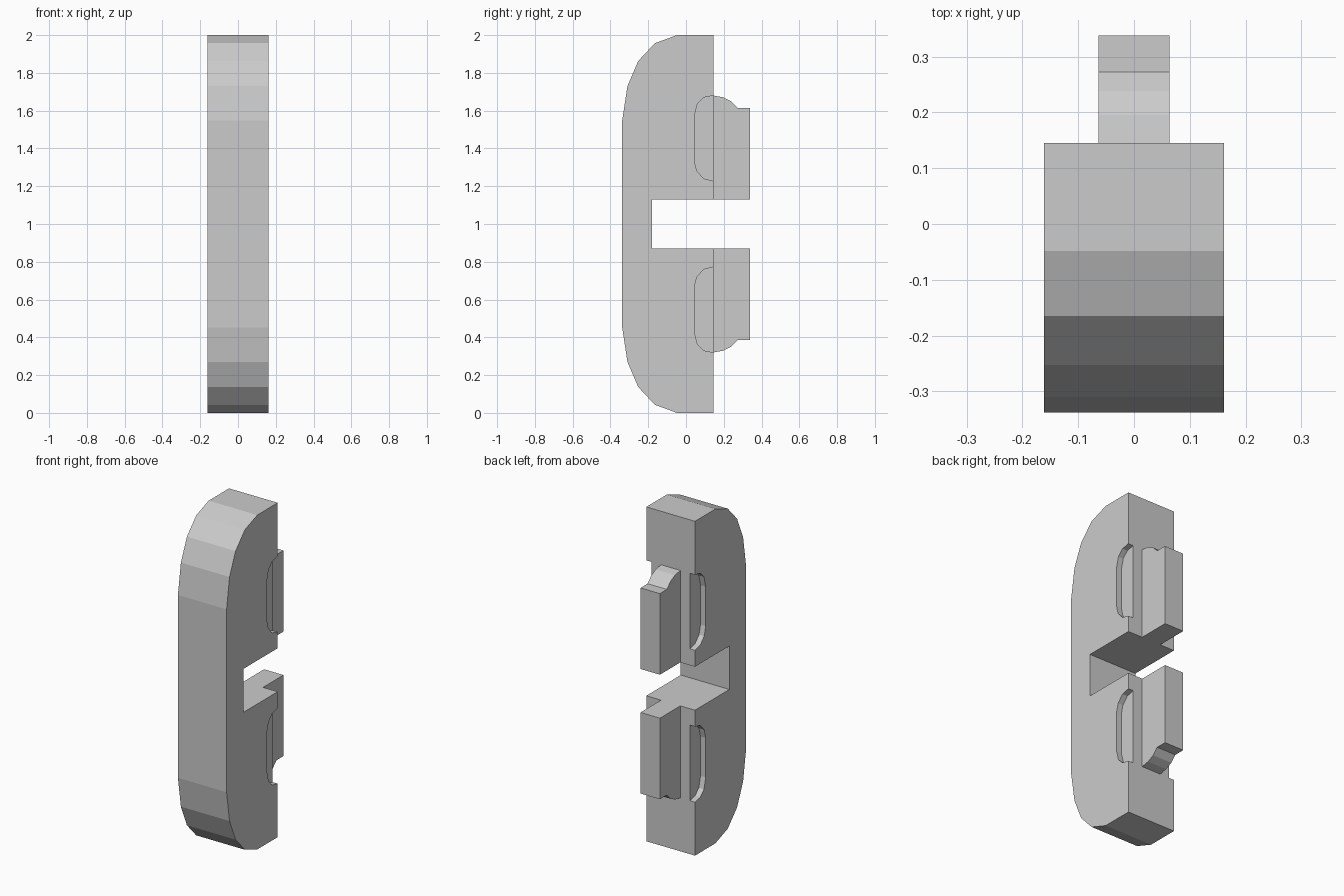
import bpy, bmesh

if "Cube" in bpy.data.objects:
    bpy.data.objects.remove(bpy.data.objects["Cube"])


def prism(name, profile, x0, x1):
    """Extrude a (y, z) profile along x."""
    bm = bmesh.new()
    face = bm.faces.new([bm.verts.new((x0, y, z)) for y, z in profile])
    ext = bmesh.ops.extrude_face_region(bm, geom=[face])
    moved = [v for v in ext["geom"] if isinstance(v, bmesh.types.BMVert)]
    bmesh.ops.translate(bm, verts=moved, vec=(x1 - x0, 0, 0))
    bmesh.ops.recalc_face_normals(bm, faces=bm.faces)
    mesh = bpy.data.meshes.new(name)
    bm.to_mesh(mesh)
    bm.free()
    obj = bpy.data.objects.new(name, mesh)
    bpy.context.collection.objects.link(obj)
    return obj


def flip(profile):
    """Mirror a profile about mid height."""
    return [(y, 2 - z) for y, z in profile]


W, BACK = 0.161, 0.145      # body half width, back face
FLOOR = 0.127               # recess floor

# Body: rounded front, slot cut in from the back
upper = [(-0.338, 1.547), (-0.31, 1.73), (-0.253, 1.863), (-0.165, 1.957),
         (-0.048, 2.0), (BACK, 2.0), (BACK, 1.13), (-0.18, 1.13)]
body = prism("body", upper + flip(upper)[::-1], -W, W)

# Side recesses, open at the back edge
recess = [(0.2, 1.68), (0.145, 1.68), (0.095, 1.67), (0.06, 1.635),
          (0.044, 1.57), (0.044, 1.335), (0.058, 1.28), (0.095, 1.24),
          (0.145, 1.228), (0.2, 1.228)]
# Rear tabs with a curved shoulder at the root
tab = [(BACK, 1.13), (0.338, 1.13), (0.338, 1.615), (0.272, 1.615),
       (0.238, 1.65), (0.195, 1.671), (BACK, 1.68)]

cutters = []
for label, fn in (("upper", list), ("lower", flip)):
    for side in (-1, 1):
        cutters.append(prism(f"{label}_recess_cutter", fn(recess),
                             side * FLOOR, side * (W + 0.05)))
    # tab root sinks slightly into the body
    prism(f"{label}_tab", fn(tab), -0.064, 0.064)

# Cut the recesses and bake the result
bpy.context.view_layer.objects.active = body
for cutter in cutters:
    cutter.hide_render = True
    mod = body.modifiers.new("recess", "BOOLEAN")
    mod.operation = "DIFFERENCE"
    mod.solver = "EXACT"
    mod.object = cutter
    bpy.ops.object.modifier_apply(modifier=mod.name)
for cutter in cutters:
    bpy.data.objects.remove(cutter)
